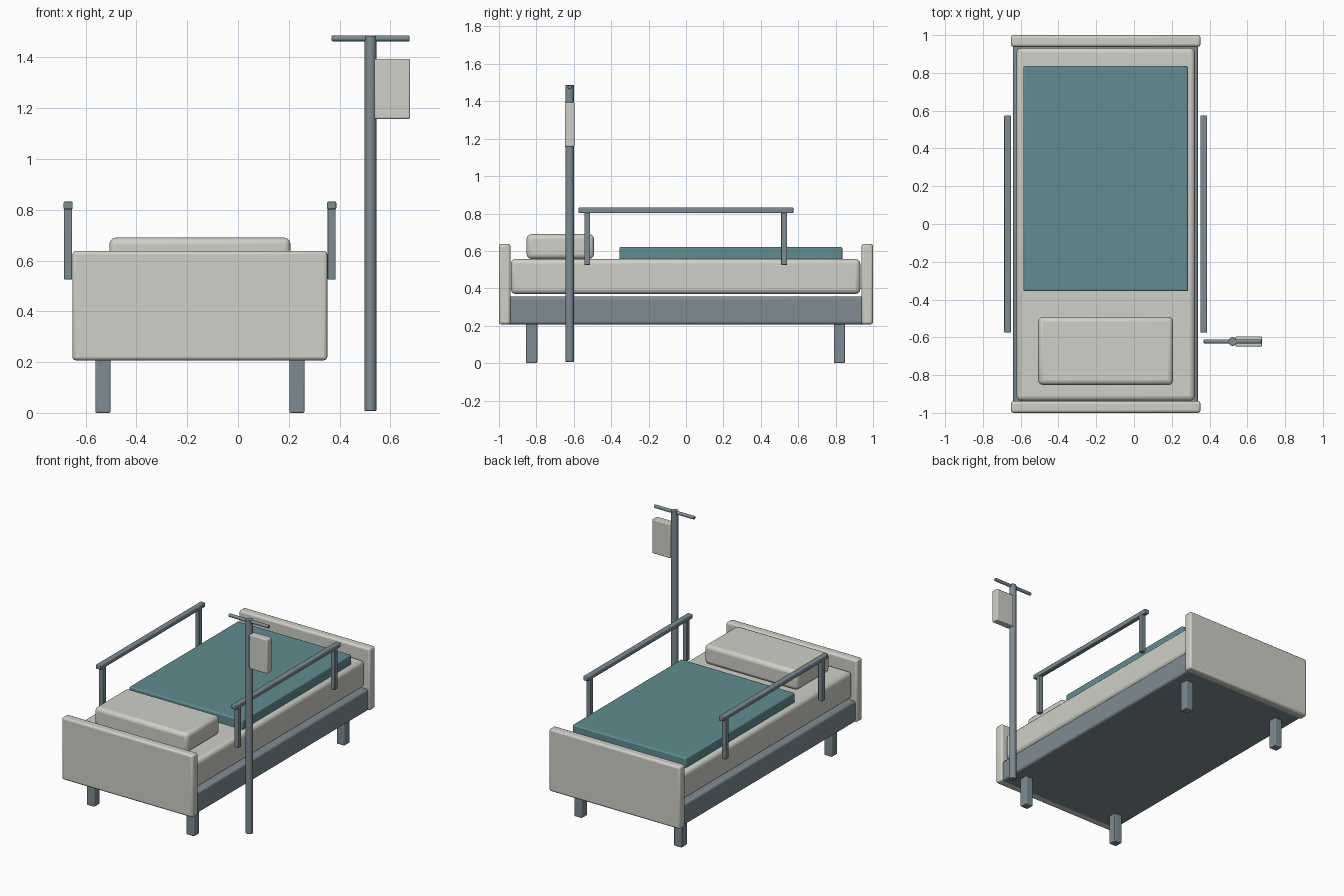
import bpy
import math

default = bpy.data.objects.get("Cube")
if default:
    bpy.data.objects.remove(default, do_unlink=True)


def make_material(name, rgb):
    mat = bpy.data.materials.new(name)
    mat.use_nodes = True
    color = (*rgb, 1.0)
    mat.diffuse_color = color
    mat.node_tree.nodes["Principled BSDF"].inputs["Base Color"].default_value = color
    return mat


linen = make_material("warm_light_grey", (0.62, 0.63, 0.57))
teal = make_material("blanket_teal", (0.115, 0.265, 0.28))
metal = make_material("steel_grey", (0.205, 0.265, 0.29))

BED_X = -0.15   # centre line of the bed
STAND_X, STAND_Y = 0.522, -0.622


def finish(obj, name, mat, bevel, segments=3):
    obj.name = name
    obj.data.name = name
    obj.data.materials.append(mat)
    mod = obj.modifiers.new("Rounded edges", 'BEVEL')
    mod.width = bevel
    mod.segments = segments
    mod.limit_method = 'ANGLE'
    mod.angle_limit = math.radians(50)
    bpy.ops.object.shade_smooth_by_angle(angle=math.radians(40))
    return obj


def box(name, x, y, z, mat, bevel):
    """Rounded box from (min, max) extents on each axis."""
    spans = (x, y, z)
    bpy.ops.mesh.primitive_cube_add(size=1, location=[sum(s) / 2 for s in spans])
    obj = bpy.context.object
    obj.scale = [s[1] - s[0] for s in spans]
    bpy.ops.object.transform_apply(location=False, rotation=False, scale=True)
    return finish(obj, name, mat, bevel)


def tube(name, radius, length, location, rotation=(0, 0, 0)):
    bpy.ops.mesh.primitive_cylinder_add(vertices=16, radius=radius, depth=length,
                                        location=location, rotation=rotation)
    return finish(bpy.context.object, name, metal, 0.003, 2)


def around(centre, half):
    return (centre - half, centre + half)


# Bed base, mattress and bedding
box("bed_frame", around(BED_X, 0.49), (-0.96, 0.96), (0.207, 0.356), metal, 0.015)
box("mattress", around(BED_X, 0.472), (-0.936, 0.932), (0.37, 0.557), linen, 0.025)
box("blanket", around(BED_X, 0.436), (-0.356, 0.836), (0.54, 0.622), teal, 0.009)
box("pillow", around(BED_X, 0.357), (-0.852, -0.492), (0.557, 0.69), linen, 0.025)

# Boards at both ends
for name, y in (("headboard", -0.969), ("footboard", 0.969)):
    box(name, around(BED_X, 0.502), around(y, 0.031), (0.207, 0.638), linen, 0.014)

# Legs and side rails, mirrored about the bed centre line
for side, sx in (("left", 1), ("right", -1)):
    for end, y in (("head", -0.825), ("foot", 0.82)):
        box(f"{end}_{side}_leg", around(BED_X + sx * 0.382, 0.03),
            around(y, 0.03), (0.0, 0.215), metal, 0.006)
    rail_x = BED_X + sx * 0.519
    box(f"{side}_side_rail", around(rail_x, 0.018), (-0.575, 0.574),
        (0.802, 0.832), metal, 0.005)
    for end, y in (("head", -0.528), ("foot", 0.525)):
        box(f"{end}_{side}_rail_post", around(rail_x, 0.016),
            around(y, 0.016), (0.525, 0.81), metal, 0.004)

# Drip stand with crossbar and fluid bag
tube("stand_pole", 0.023, 1.48, (STAND_X, STAND_Y, 0.747))
tube("stand_crossbar", 0.0115, 0.306, (STAND_X, STAND_Y, 1.475), (0, math.pi / 2, 0))
box("fluid_bag", (0.537, 0.678), around(STAND_Y, 0.026), (1.158, 1.394), linen, 0.006)
